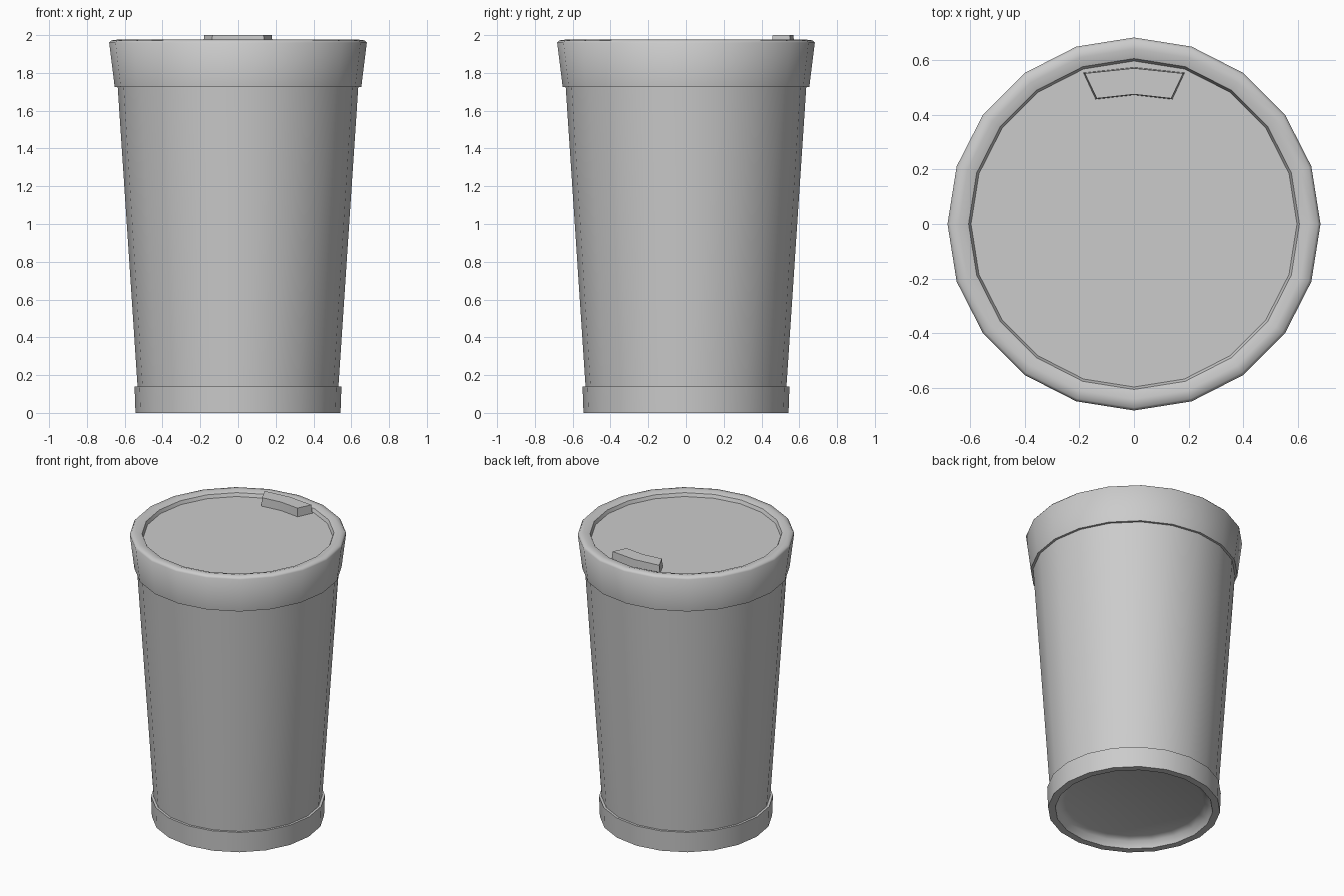
import bpy, bmesh
from math import cos, sin, pi, radians

if "Cube" in bpy.data.objects:
    bpy.data.objects.remove(bpy.data.objects["Cube"])

SIDES = 20


def finish(bm, name, angle):
    bmesh.ops.recalc_face_normals(bm, faces=bm.faces)
    mesh = bpy.data.meshes.new(name)
    bm.to_mesh(mesh)
    bm.free()
    obj = bpy.data.objects.new(name, mesh)
    bpy.context.collection.objects.link(obj)
    bpy.ops.object.select_all(action='DESELECT')
    bpy.context.view_layer.objects.active = obj
    obj.select_set(True)
    bpy.ops.object.shade_smooth_by_angle(angle=radians(angle))
    return obj


def lathe(name, profile, angle=40, cap_start=False, cap_end=False):
    """Turn an (r, z) profile into a 20-sided surface, with optional flat caps."""
    bm = bmesh.new()
    rings = [[bm.verts.new((r * cos(2 * pi * i / SIDES), r * sin(2 * pi * i / SIDES), z))
              for i in range(SIDES)] for r, z in profile]
    for a, b in zip(rings, rings[1:]):
        for i in range(SIDES):
            j = (i + 1) % SIDES
            bm.faces.new((a[i], a[j], b[j], b[i]))
    if cap_start:
        bm.faces.new(rings[0])
    if cap_end:
        bm.faces.new(rings[-1])
    return finish(bm, name, angle)


# Tapered cup wall
lathe("cup_body", [(0.532, 0.14), (0.637, 1.725)])

# Foot band with a shallow recess underneath
lathe("base_band", [(0.44, 0.06), (0.48, 0.045), (0.497, 0.0), (0.543, 0.0),
                    (0.548, 0.14), (0.532, 0.14)], angle=55, cap_start=True)

# Lid: flared skirt, rounded rim and sunken flat top
lathe("lid", [(0.637, 1.725), (0.653, 1.725), (0.682, 1.96), (0.672, 1.972),
              (0.64, 1.976), (0.605, 1.965), (0.596, 1.942)], angle=50, cap_end=True)

# Curved sip tab at the back of the lid
bm = bmesh.new()
outline = [(-0.185, 0.553), (-0.14, 0.456), (0, 0.472),
           (0.14, 0.456), (0.185, 0.553), (0, 0.573)]
low = [bm.verts.new((x, y, 1.942)) for x, y in outline]
top = [bm.verts.new((x * 0.97, 0.513 + (y - 0.513) * 0.94, 2.0)) for x, y in outline]
for i in range(6):
    j = (i + 1) % 6
    bm.faces.new((low[i], low[j], top[j], top[i]))
for ring in (low, top):
    bm.faces.new((ring[0], ring[1], ring[2], ring[5]))
    bm.faces.new((ring[5], ring[2], ring[3], ring[4]))
finish(bm, "sip_tab", 40)
